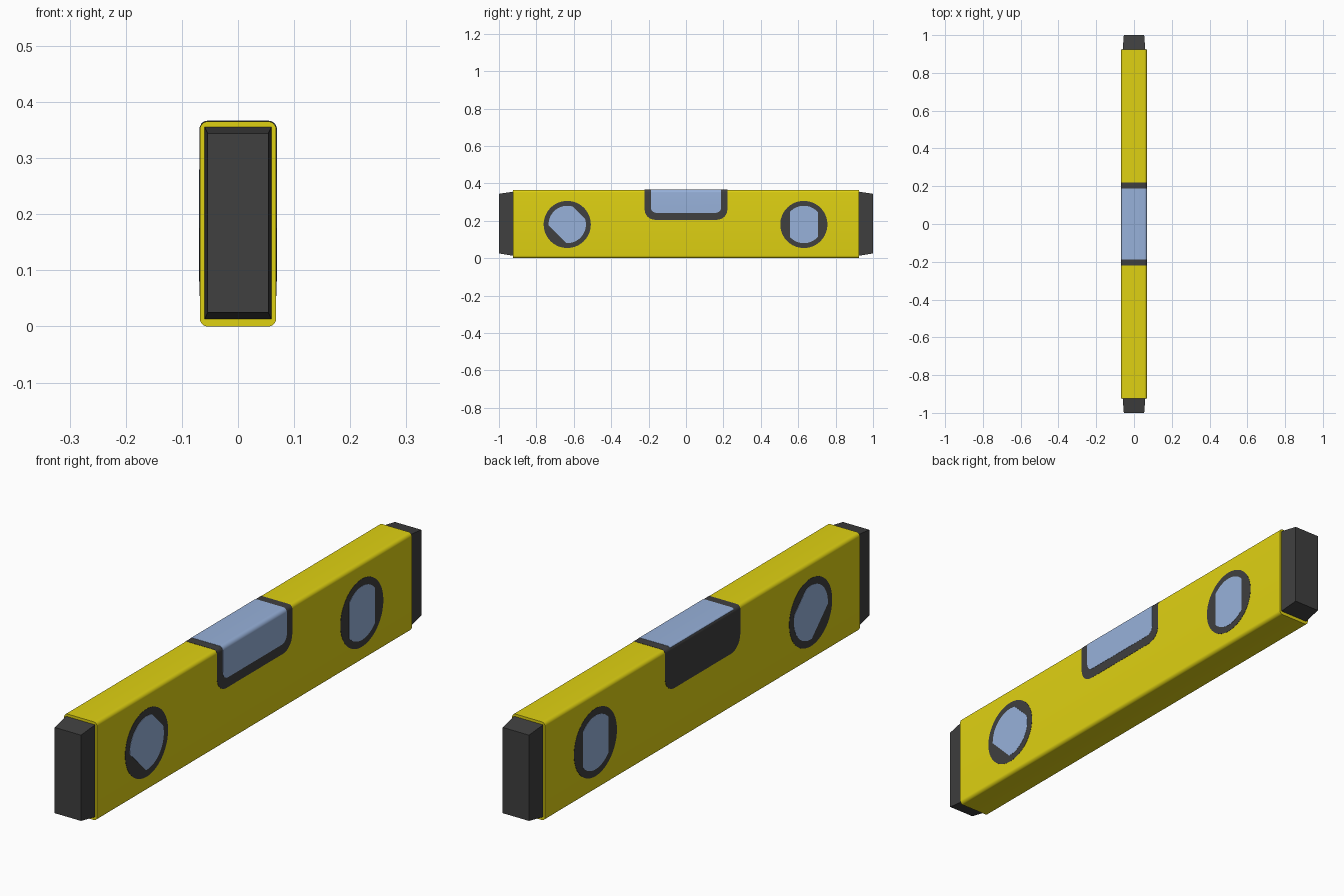
import bpy, bmesh, math
from mathutils import Vector

if "Cube" in bpy.data.objects:
    bpy.data.objects.remove(bpy.data.objects["Cube"])

HW, H, R, END = 0.068, 0.365, 0.014, 0.925   # body half width, height, corner radius, half length


def material(name, rgb):
    m = bpy.data.materials.new(name)
    m.diffuse_color = (*rgb, 1)
    m.use_nodes = True
    m.node_tree.nodes["Principled BSDF"].inputs["Base Color"].default_value = m.diffuse_color
    return m


YELLOW = material("yellow paint", (0.74, 0.64, 0.006))
DARK = material("dark plastic", (0.05, 0.05, 0.05))
BLUE = material("blue glass", (0.31, 0.44, 0.70))


def rounded_rect(a0, a1, b0, b1, r, seg=8):
    pts = []
    corners = ((a1 - r, b1 - r, 0), (a0 + r, b1 - r, 90),
               (a0 + r, b0 + r, 180), (a1 - r, b0 + r, 270))
    for ca, cb, start in corners:
        for i in range(seg + 1):
            t = math.radians(start + 90 * i / seg)
            pts.append((ca + r * math.cos(t), cb + r * math.sin(t)))
    return pts


def loft(name, first, second, mat):
    bm = bmesh.new()
    a = [bm.verts.new(p) for p in first]
    b = [bm.verts.new(p) for p in second]
    bm.faces.new(a)
    bm.faces.new(b[::-1])
    for i in range(len(a)):
        j = (i + 1) % len(a)
        bm.faces.new((a[i], b[i], b[j], a[j]))
    bmesh.ops.recalc_face_normals(bm, faces=bm.faces)
    me = bpy.data.meshes.new(name)
    bm.to_mesh(me)
    bm.free()
    ob = bpy.data.objects.new(name, me)
    bpy.context.collection.objects.link(ob)
    me.materials.append(mat)
    return ob


def prism_x(name, yz, x0, x1, mat):
    return loft(name, [(x0, y, z) for y, z in yz], [(x1, y, z) for y, z in yz], mat)


def prism_y(name, xz, y0, y1, mat):
    return loft(name, [(x, y0, z) for x, z in xz], [(x, y1, z) for x, z in xz], mat)


def body_section(grow=0.0):
    return rounded_rect(-HW - grow, HW + grow, -grow, H + grow, R + grow)


def smooth(ob):
    bpy.ops.object.select_all(action='DESELECT')
    ob.select_set(True)
    bpy.context.view_layer.objects.active = ob
    bpy.ops.object.shade_smooth_by_angle(angle=math.radians(30))


# Long rounded box body
smooth(prism_y("body", body_section(), -END, END, YELLOW))

# Tapered end caps
for side, label in ((-1, "front"), (1, "back")):
    rings = []
    for y, hw, z0, z1 in ((END - 0.005, 0.06, 0.012, 0.356), (1.0, 0.054, 0.025, 0.344)):
        rings.append([(-hw, side * y, z0), (hw, side * y, z0), (hw, side * y, z1), (-hw, side * y, z1)])
    loft(label + "_end_cap", *rings, DARK)


# Centre window: bands that follow the body section, trimmed by a rounded outline
def window_part(name, grow, outline, x0, x1, mat):
    ob = prism_y(name, body_section(grow), -0.3, 0.3, mat)
    cutter = prism_x("window_cutter", outline, x0, x1, mat)
    cutter.hide_render = True
    mod = ob.modifiers.new("trim", 'BOOLEAN')
    mod.operation = 'INTERSECT'
    mod.solver = 'EXACT'
    mod.object = cutter
    bpy.context.view_layer.objects.active = ob
    bpy.ops.object.modifier_apply(modifier=mod.name)
    bpy.data.objects.remove(cutter)
    smooth(ob)


window_part("window_frame", 0.0008, rounded_rect(-0.221, 0.221, 0.205, 0.6, 0.055), -0.2, 0.2, DARK)
window_part("window_glass", 0.0016, rounded_rect(-0.188, 0.188, 0.242, 0.6, 0.03), -0.0655, 0.2, BLUE)


# Round vials: dark ring disc with a glass circle cut by two parallel flats
def vial(name, cy, angle, low, high):
    cz, n = 0.18, 64
    ring = [(cy + 0.126 * math.cos(math.tau * i / n), cz + 0.126 * math.sin(math.tau * i / n))
            for i in range(n)]
    smooth(prism_x(name + "_ring", ring, -HW - 0.0008, HW + 0.0008, DARK))
    glass, r = [], 0.1
    top, bottom = math.acos(high / r), math.acos(-low / r)
    for a, b in ((top, bottom), (-bottom, -top)):
        for i in range(17):
            t = a + (b - a) * i / 16 + angle
            glass.append((cy + r * math.cos(t), cz + r * math.sin(t)))
    smooth(prism_x(name + "_glass", glass, -HW - 0.0016, HW + 0.0016, BLUE))


vial("diagonal_vial", -0.635, math.radians(45), 0.074, 0.088)
vial("plumb_vial", 0.63, 0, 0.075, 0.075)
